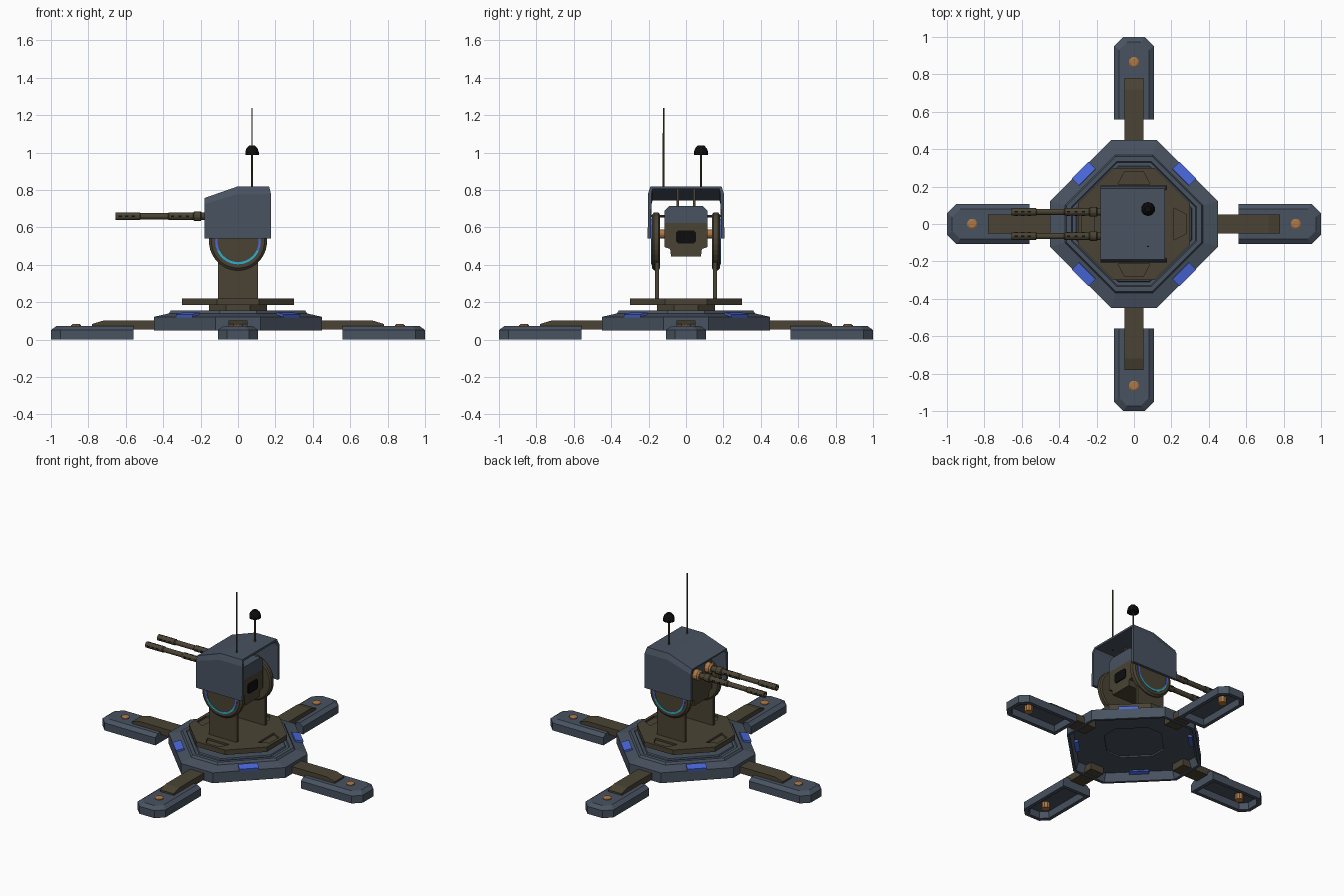
import bpy, bmesh, math
from mathutils import Matrix, Vector

cube = bpy.data.objects.get("Cube")
if cube:
    bpy.data.objects.remove(cube, do_unlink=True)


def material(name, rgb):
    m = bpy.data.materials.new(name)
    m.use_nodes = True
    m.diffuse_color = (*rgb, 1)
    m.node_tree.nodes["Principled BSDF"].inputs["Base Color"].default_value = (*rgb, 1)
    return m


SLATE = material("slate armour", (0.065, 0.085, 0.118))
BROWN = material("olive brown metal", (0.068, 0.057, 0.034))
ORANGE = material("copper", (0.42, 0.19, 0.06))
BLUE = material("blue light", (0.07, 0.14, 0.72))
CYAN = material("cyan light", (0.03, 0.42, 0.62))
BLACK = material("black", (0.004, 0.004, 0.004))


def finish(name, bm, mat, matrix=None):
    bmesh.ops.recalc_face_normals(bm, faces=bm.faces)
    if matrix:
        bm.transform(matrix)
    me = bpy.data.meshes.new(name)
    bm.to_mesh(me)
    bm.free()
    me.materials.append(mat)
    ob = bpy.data.objects.new(name, me)
    bpy.context.collection.objects.link(ob)
    return ob


def loft(name, rings, mat, matrix=None, cyclic=True, caps=True):
    """Skin a list of rings that have equal point counts."""
    bm = bmesh.new()
    rows = [[bm.verts.new(p) for p in ring] for ring in rings]
    n = len(rows[0])
    for a, b in zip(rows, rows[1:]):
        for i in range(n if cyclic else n - 1):
            j = (i + 1) % n
            bm.faces.new((a[i], a[j], b[j], b[i]))
    if caps:
        bm.faces.new(rows[0])
        bm.faces.new(rows[-1])
    return finish(name, bm, mat, matrix)


def prism(name, pts, axis, a, b, mat, matrix=None):
    """Extrude a 2D outline from a to b along an axis."""
    def place(p, h):
        v = list(p)
        v.insert("xyz".index(axis), h)
        return v
    return loft(name, [[place(p, h) for p in pts] for h in (a, b)], mat, matrix)


def box(name, centre, size, mat, matrix=None):
    bm = bmesh.new()
    bmesh.ops.create_cube(bm, size=1)
    bm.transform(Matrix.Translation(centre) @ Matrix.Diagonal((*size, 1)))
    return finish(name, bm, mat, matrix)


def turned(name, profile, axis, origin, mat, sides=16):
    """Round part from (radius, distance along axis) pairs."""
    rings = []
    for r, h in profile:
        ring = []
        for i in range(sides):
            t = math.tau * (i + 0.5) / sides
            v = [r * math.cos(t), r * math.sin(t)]
            v.insert("xyz".index(axis), h)
            ring.append(Vector(v) + Vector(origin))
        rings.append(ring)
    return loft(name, rings, mat)


def octagon(r, z, ratio=0.27):
    c = r * ratio
    return [(r, -c, z), (r, c, z), (c, r, z), (-c, r, z),
            (-r, c, z), (-r, -c, z), (-c, -r, z), (c, -r, z)]


def spin(k, offset=0):
    return Matrix.Rotation(math.radians(90 * k + offset), 4, "Z")


# Hollow base with stepped top
base_profile = [(0.2, 0.115), (0.2, 0.105), (0.41, 0.105), (0.43, 0.05), (0.45, 0.05),
                (0.45, 0.122), (0.37, 0.14), (0.36, 0.155), (0.335, 0.155),
                (0.33, 0.147), (0.31, 0.147), (0.305, 0.155), (0.15, 0.155)]
loft("base", [octagon(r, z) for r, z in base_profile], SLATE)


# Four hollow feet, struts, bolts and corner lights
def foot_ring(z, d, inner):
    w, e, c = 0.108 - d, 1 - d, 0.05 - d * 0.3
    return [(inner, -w, z), (e - c, -w, z), (e, -w + c, z),
            (e, w - c, z), (e - c, w, z), (inner, w, z)]


for k in range(4):
    m = spin(k)
    loft("foot", [foot_ring(0.045, 0.03, 0.59), foot_ring(0, 0.025, 0.585),
                  foot_ring(0, 0, 0.56), foot_ring(0.052, 0, 0.56),
                  foot_ring(0.072, 0.028, 0.56)], SLATE, m)
    prism("strut", [(0.36, 0.055), (0.36, 0.102), (0.72, 0.102), (0.78, 0.084), (0.78, 0.055)],
          "y", -0.052, 0.052, BROWN, m)
    bolt = turned("foot_bolt", [(0.028, 0.005), (0.028, 0.078), (0.02, 0.083)],
                  "z", (0.865, 0, 0), ORANGE, 10)
    bolt.data.transform(m)
    tilt = Matrix.Translation((0.376, 0, 0.115)) @ Matrix.Rotation(math.radians(12), 4, "Y")
    box("corner_light", (0, 0, 0), (0.054, 0.125, 0.052), BLUE, spin(k, 45) @ tilt)

# Turntable with four shallow pockets
loft("turntable_neck", [octagon(0.155, 0.15, 0.41), octagon(0.155, 0.19, 0.41)], BROWN)
table = loft("turntable", [octagon(0.3, 0.186, 0.37), octagon(0.3, 0.22, 0.37)], BROWN)
for k in range(4):
    cutter = prism("pocket_cutter", [(0.215, -0.085), (0.28, -0.05), (0.28, 0.05), (0.215, 0.085)],
                   "z", 0.207, 0.25, BROWN, spin(k))
    cutter.hide_render = True
    cutter.hide_set(True)
    cut = table.modifiers.new("pocket", "BOOLEAN")
    cut.operation = "DIFFERENCE"
    cut.object = cutter
    cut.solver = "EXACT"


# Yoke on both sides with glowing ring
def arc_band(name, start, end, y, mat):
    angles = [math.radians(start + (end - start) * i / 20) for i in range(21)]
    rings = []
    for t in angles:
        rings.append([(r * math.cos(t), y + h, 0.525 + r * math.sin(t))
                      for r, h in ((0.11, -0.004), (0.122, -0.004), (0.122, 0.004), (0.11, 0.004))])
    loft(name, rings, mat)


for s in (-1, 1):
    box("yoke_post", (0, s * 0.155, 0.36), (0.212, 0.02, 0.29), BROWN)
    turned("yoke_disc", [(0.145, s * 0.14), (0.155, s * 0.147), (0.155, s * 0.172), (0.142, s * 0.183)],
           "y", (0, 0, 0.525), BROWN, 32)
    arc_band("ring_light_lower", -155, -25, s * 0.183, CYAN)
    arc_band("ring_light_upper", -25, 205, s * 0.183, BLUE)
    turned("axle", [(0.024, s * 0.1), (0.024, s * 0.145)], "y", (0, 0, 0.565), ORANGE, 12)
    turned("hood_rod", [(0.007, s * 0.1), (0.007, s * 0.2)], "y", (0.03, 0, 0.66), BROWN, 8)
    box("hood_post", (0.03, s * 0.045, 0.755), (0.016, 0.014, 0.1), BROWN)

# Gun body with slate cover and rear vent
lower = [(0.08, 0.445), (0.085, 0.485), (0.115, 0.495), (0.115, 0.625)]
upper = [(0.115, 0.625), (0.115, 0.69), (0.09, 0.715)]
for name, half, mat in (("gun_body", lower, BROWN), ("gun_cover", upper, SLATE)):
    outline = half + [(-y, z) for y, z in reversed(half)]
    prism(name, outline, "x", -0.12, 0.11, mat)
vent = [(0.053, 0.525), (0.053, 0.572), (0.042, 0.583)]
vent = [(0.042, 0.514)] + vent
prism("rear_vent", vent + [(-y, z) for y, z in reversed(vent)], "x", 0.108, 0.116, BLACK)

# Twin barrels with collars and cooling slots
barrel = [(0.02, -0.1), (0.02, -0.195), (0.027, -0.2), (0.027, -0.235), (0.02, -0.24),
          (0.021, -0.37), (0.017, -0.375), (0.017, -0.52), (0.021, -0.525),
          (0.021, -0.655), (0.012, -0.655), (0.012, -0.62)]
for s in (-1, 1):
    y = s * 0.065
    turned("barrel", barrel, "x", (0, y, 0.66), BROWN, 12)
    turned("barrel_mount", [(0.036, -0.11), (0.036, -0.15), (0.026, -0.16)], "x",
           (0, y, 0.66), ORANGE, 12)
    for x in (-0.63, -0.595, -0.56, -0.35, -0.31, -0.27):
        box("slot_side", (x, y, 0.66), (0.018, 0.0425, 0.008), BLACK)
        box("slot_top", (x, y, 0.66), (0.018, 0.008, 0.0425), BLACK)


# Armoured hood, open at the front, rear and bottom
def hood_section(x_low, x_top, shoulder, top):
    half = [(x_low, 0.205, 0.54), (x_low, 0.203, shoulder), (x_top, 0.19, top)]
    return half + [(x, -y, z) for x, y, z in reversed(half)]


hood = loft("hood", [hood_section(-0.18, -0.18, 0.725, 0.757),
                     hood_section(0, 0, 0.78, 0.82),
                     hood_section(0.176, 0.166, 0.78, 0.82)], SLATE, cyclic=False, caps=False)
bm = bmesh.new()
bm.from_mesh(hood.data)
if sum(f.normal.z for f in bm.faces) < 0:
    bmesh.ops.reverse_faces(bm, faces=bm.faces)
bm.to_mesh(hood.data)
bm.free()
shell = hood.modifiers.new("thickness", "SOLIDIFY")
shell.thickness = 0.018
shell.offset = -1

# Whip antenna and domed sensor
turned("whip_antenna", [(0.005, 0.8), (0.004, 1.24)], "z", (0.075, -0.12, 0), BROWN, 6)
turned("sensor_rod", [(0.005, 0.8), (0.005, 0.99)], "z", (0.075, 0.08, 0), BROWN, 6)
turned("sensor_dome", [(0.038, 0.987), (0.038, 1.003), (0.031, 1.023), (0.017, 1.038)],
       "z", (0.075, 0.08, 0), BLACK, 10)
